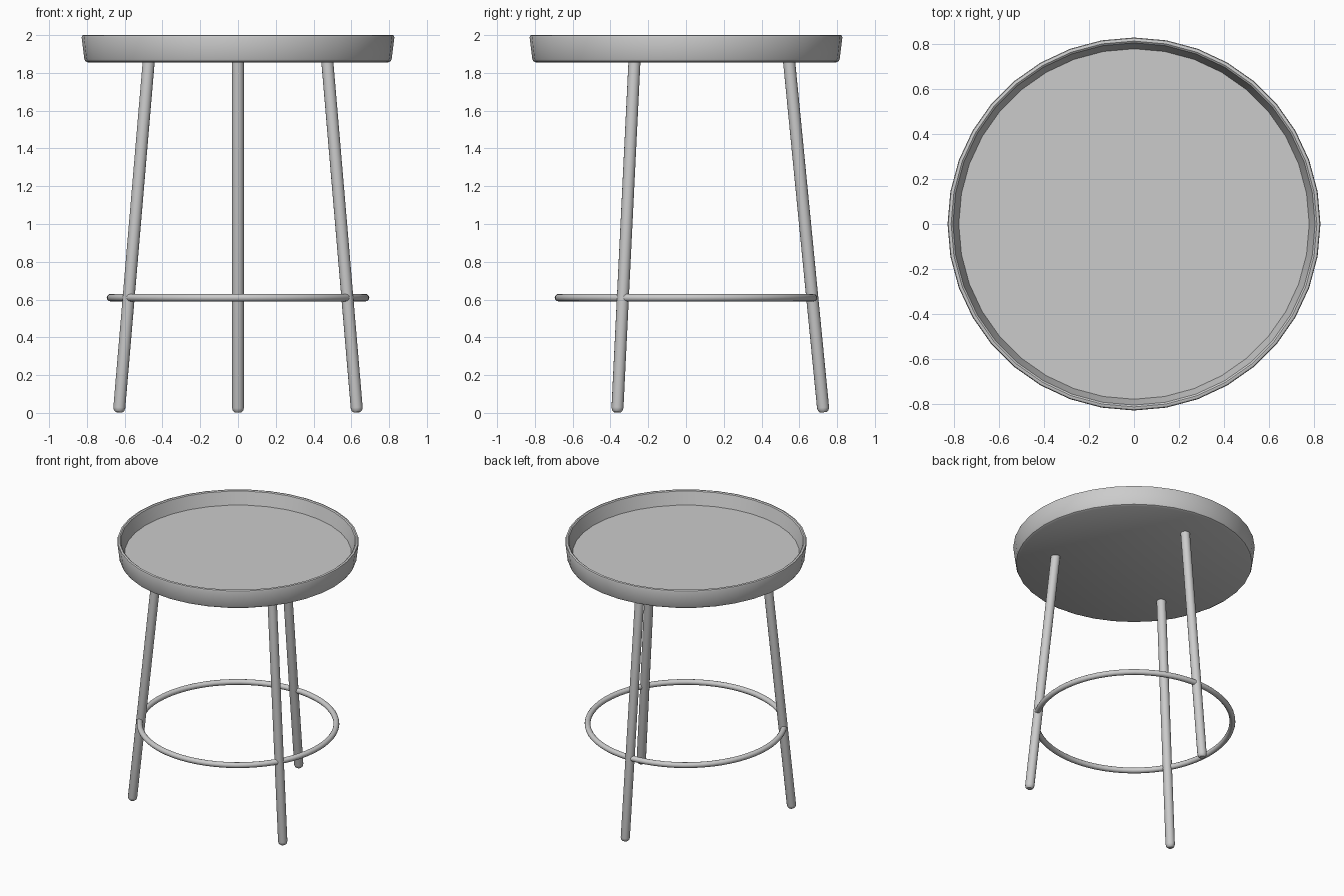
import bpy, bmesh
from math import sin, cos, pi, radians
from mathutils import Vector

if "Cube" in bpy.data.objects:
    bpy.data.objects.remove(bpy.data.objects["Cube"])


def lathe(name, profile, segs, mat=None, closed=False):
    """Revolve (radius, z) points about z; radius 0 points become poles."""
    bm = bmesh.new()
    rings = []
    for r, z in profile:
        if r == 0:
            rings.append([bm.verts.new((0, 0, z))] * segs)
        else:
            rings.append([bm.verts.new((r * cos(2 * pi * i / segs),
                                        r * sin(2 * pi * i / segs), z))
                          for i in range(segs)])
    pairs = list(zip(rings, rings[1:]))
    if closed:
        pairs.append((rings[-1], rings[0]))
    for a, b in pairs:
        for i in range(segs):
            j = (i + 1) % segs
            bm.faces.new(dict.fromkeys((a[i], a[j], b[j], b[i])))
    if mat:
        bm.transform(mat)
    bmesh.ops.recalc_face_normals(bm, faces=bm.faces)
    me = bpy.data.meshes.new(name)
    bm.to_mesh(me)
    bm.free()
    ob = bpy.data.objects.new(name, me)
    bpy.context.collection.objects.link(ob)
    bpy.ops.object.select_all(action='DESELECT')
    ob.select_set(True)
    bpy.context.view_layer.objects.active = ob
    bpy.ops.object.shade_smooth_by_angle(angle=radians(35))
    return ob


# Tray top: chamfered underside, flared wall, recessed floor
lathe("tray_top", [(0, 1.855), (0.795, 1.855), (0.808, 1.862), (0.814, 1.875),
                   (0.828, 1.988), (0.825, 1.997), (0.818, 2.0), (0.812, 2.0),
                   (0.804, 1.994), (0.778, 1.9), (0, 1.9)], 36)

# Three splayed round legs with softened feet
R = 0.032
for name, deg in (("back_leg", 90), ("front_left_leg", 210), ("front_right_leg", 330)):
    out = Vector((cos(radians(deg)), sin(radians(deg)), 0))
    foot = out * 0.728 + Vector((0, 0, 0.003))
    top = out * 0.545 + Vector((0, 0, 1.87))
    axis = top - foot
    length = axis.length
    m = axis.to_track_quat('Z', 'Y').to_matrix().to_4x4()
    m.translation = foot
    lathe(name, [(0, 0), (R * 0.55, 0), (R * 0.87, 0.009), (R, 0.025),
                 (R, length), (0, length)], 16, m)

# Foot ring
circle = [(0.675 + 0.02 * cos(k * pi / 6), 0.61 + 0.02 * sin(k * pi / 6))
          for k in range(12)]
lathe("foot_ring", circle, 64, closed=True)
